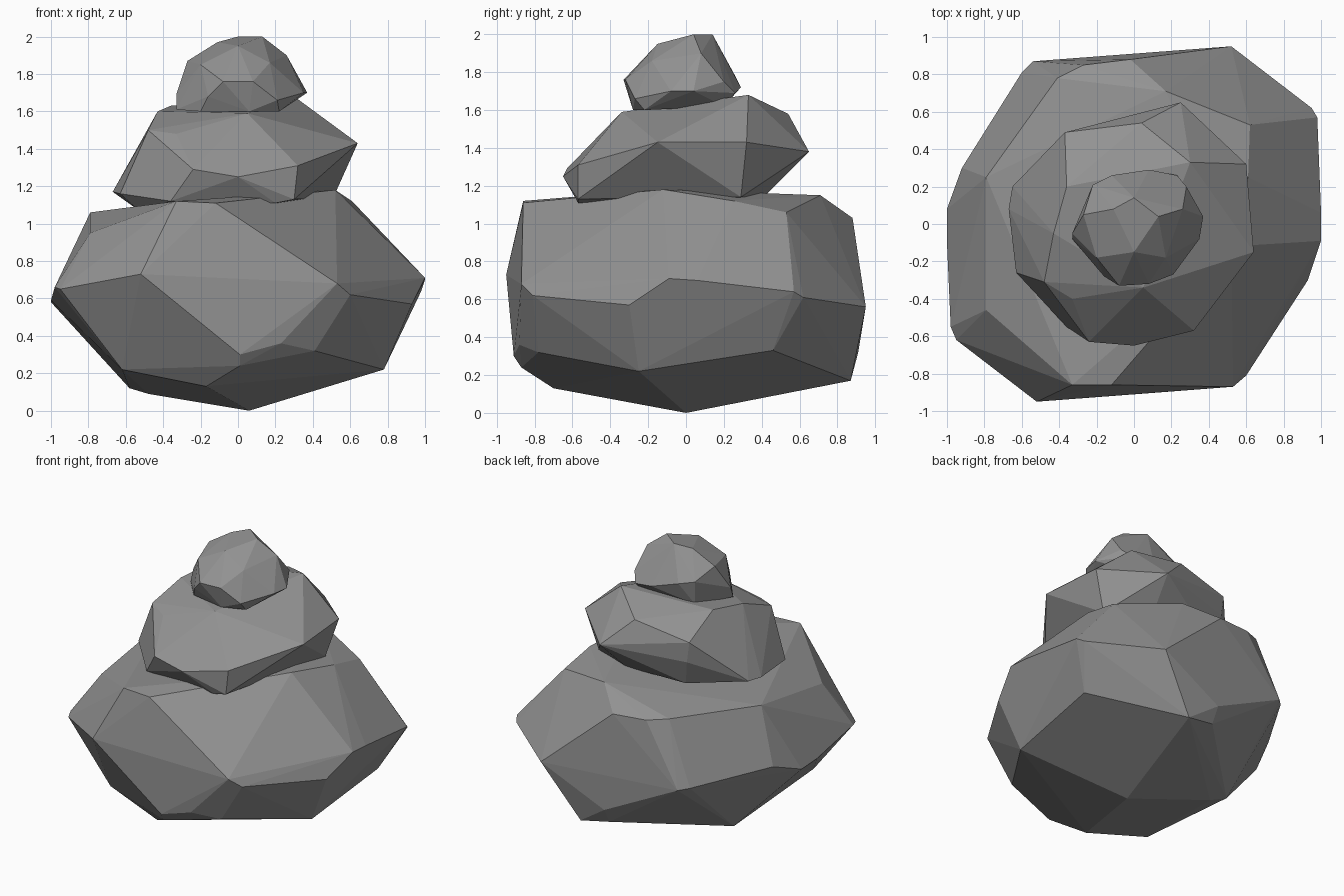
import bpy
import bmesh
import math

default_cube = bpy.data.objects.get("Cube")
if default_cube:
    bpy.data.objects.remove(default_cube, do_unlink=True)

CENTIMETRE = 0.01  # corner positions are given in hundredths of a unit


def make_material(name, colour):
    material = bpy.data.materials.new(name)
    material.use_nodes = True
    material.diffuse_color = colour
    shader = material.node_tree.nodes["Principled BSDF"]
    shader.inputs["Base Color"].default_value = colour
    shader.inputs["Roughness"].default_value = 0.9
    return material


def make_boulder(name, material, **bands):
    """Wrap a faceted convex stone around bands of corner points."""
    mesh_builder = bmesh.new()
    for corners in bands.values():
        for corner in corners:
            mesh_builder.verts.new([value * CENTIMETRE for value in corner])

    bmesh.ops.convex_hull(mesh_builder, input=mesh_builder.verts[:])
    loose = [vert for vert in mesh_builder.verts if not vert.link_faces]
    bmesh.ops.delete(mesh_builder, geom=loose, context="VERTS")

    # Merge nearly coplanar triangles into broad chiselled facets
    bmesh.ops.dissolve_limit(
        mesh_builder,
        angle_limit=math.radians(3),
        verts=mesh_builder.verts[:],
        edges=mesh_builder.edges[:],
    )
    bmesh.ops.recalc_face_normals(mesh_builder, faces=mesh_builder.faces[:])

    mesh = bpy.data.meshes.new(name)
    mesh_builder.to_mesh(mesh)
    mesh_builder.free()
    mesh.materials.append(material)
    boulder = bpy.data.objects.new(name, mesh)
    bpy.context.scene.collection.objects.link(boulder)
    return boulder


stone_grey = make_material("stone_grey", (0.29, 0.29, 0.29, 1.0))

# Broad base stone
make_boulder(
    "base_stone", stone_grey,
    foot=[
        (6, 0, 0), (-17, -70, 13), (-62, -60, 22), (-58, 27, 12),
        (-48, 22, 9), (25, 87, 17), (3, 85, 21), (78, -25, 22),
    ],
    lower_edge=[
        (1, -87, 24), (1, -91, 30), (23, -88, 36), (41, -78, 32),
        (82, 46, 33), (3, 91, 32),
    ],
    waist=[
        (-52, -95, 73), (53, -87, 68), (60, -81, 62), (93, -30, 57),
        (100, -9, 71), (100, 6, 70), (98, 57, 64), (95, 62, 61),
        (52, 95, 56), (-54, 87, 60), (-60, 81, 61), (-92, 30, 66),
        (-100, 8, 58), (-100, -10, 59), (-98, -55, 66), (-95, -62, 65),
    ],
    shoulder=[
        (-79, -46, 95), (-79, 25, 106), (-33, -86, 112), (-12, -86, 111),
        (52, -12, 118), (62, 53, 106), (61, 25, 112),
        (17, 71, 115), (-2, 88, 103), (-27, 85, 104), (-41, 78, 106),
    ],
)

# Leaning middle stone
make_boulder(
    "middle_stone", stone_grey,
    underside=[
        (-53, -26, 107), (-36, -55, 112), (20, -57, 111), (30, -57, 113),
        (51, 29, 114), (20, 41, 114), (-30, 43, 116),
    ],
    waist=[
        (-63, -26, 116), (-67, 8, 117), (-65, 20, 118), (-24, -63, 129),
        (0, -65, 125), (32, -57, 131), (64, -15, 143), (60, 32, 143),
        (25, 65, 138), (-35, 49, 135),
    ],
    crown=[
        (-33, -40, 148), (-48, -31, 150), (-43, -5, 160), (-36, 20, 163),
        (-37, 49, 150), (4, 54, 158), (30, 33, 168), (5, -34, 159),
    ],
)

# Small cap stone
make_boulder(
    "cap_stone", stone_grey,
    underside=[
        (-33, -8, 161), (-20, -23, 160), (6, -28, 160), (22, -22, 160),
        (21, 20, 162), (-20, 18, 162),
    ],
    waist=[
        (-33, -5, 169), (-16, -28, 168), (-8, -33, 176), (8, -32, 176),
        (21, -27, 166), (35, -8, 170), (37, 4, 170), (28, 20, 175),
        (23, 26, 169), (8, 29, 172), (-12, 26, 178), (-22, 21, 180),
    ],
    crown=[
        (-27, 5, 187), (-20, -18, 185), (17, -18, 186), (26, 8, 190),
        (0, -15, 195), (-11, 8, 197), (0, 14, 200), (13, 4, 200),
    ],
)
